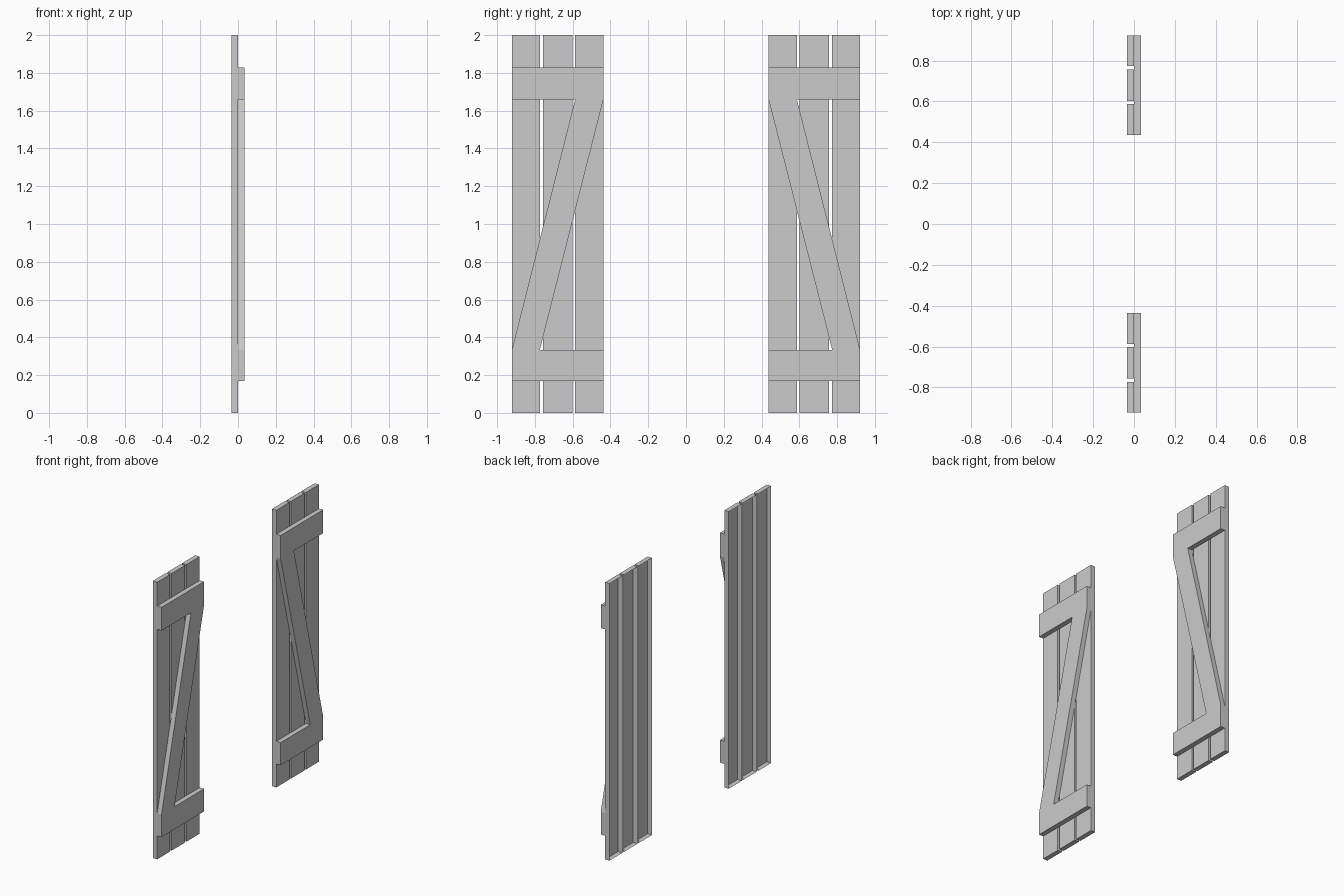
import bpy

if "Cube" in bpy.data.objects:
    bpy.data.objects.remove(bpy.data.objects["Cube"])


def board(name, outline, x0, x1):
    """Extrude a (y, z) outline from x0 to x1, leaving the back face open."""
    area = sum(a[0] * b[1] - b[0] * a[1]
               for a, b in zip(outline, outline[1:] + outline[:1]))
    if area < 0:
        outline = outline[::-1]
    n = len(outline)
    verts = [(x, y, z) for x in (x0, x1) for y, z in outline]
    faces = [tuple(range(n, 2 * n))]
    faces += [(i, (i + 1) % n, n + (i + 1) % n, n + i) for i in range(n)]
    mesh = bpy.data.meshes.new(name)
    mesh.from_pydata(verts, [], faces)
    obj = bpy.data.objects.new(name, mesh)
    bpy.context.collection.objects.link(obj)
    return obj


def rect(y0, y1, z0, z1):
    return [(y0, z0), (y1, z0), (y1, z1), (y0, z1)]


T = 0.035
INNER, OUTER = 0.437, 0.922

for side, s in (("left", -1), ("right", 1)):
    # three upright planks, open at the back
    for i, (a, b) in enumerate(((INNER, 0.587), (0.602, 0.756), (0.774, OUTER))):
        board(f"{side}_plank_{i + 1}", rect(s * a, s * b, 0, 2), -T, 0)
    # horizontal battens
    for part, z0, z1 in (("lower", 0.17, 0.333), ("upper", 1.66, 1.828)):
        board(f"{side}_{part}_batten", rect(s * INNER, s * OUTER, z0, z1), 0, T)
    # diagonal brace, from the low outer corner to the high inner corner
    brace = [(OUTER, 0.333), (0.774, 0.333), (INNER, 1.66), (0.587, 1.66)]
    board(f"{side}_brace", [(s * y, z) for y, z in brace], 0, T)
